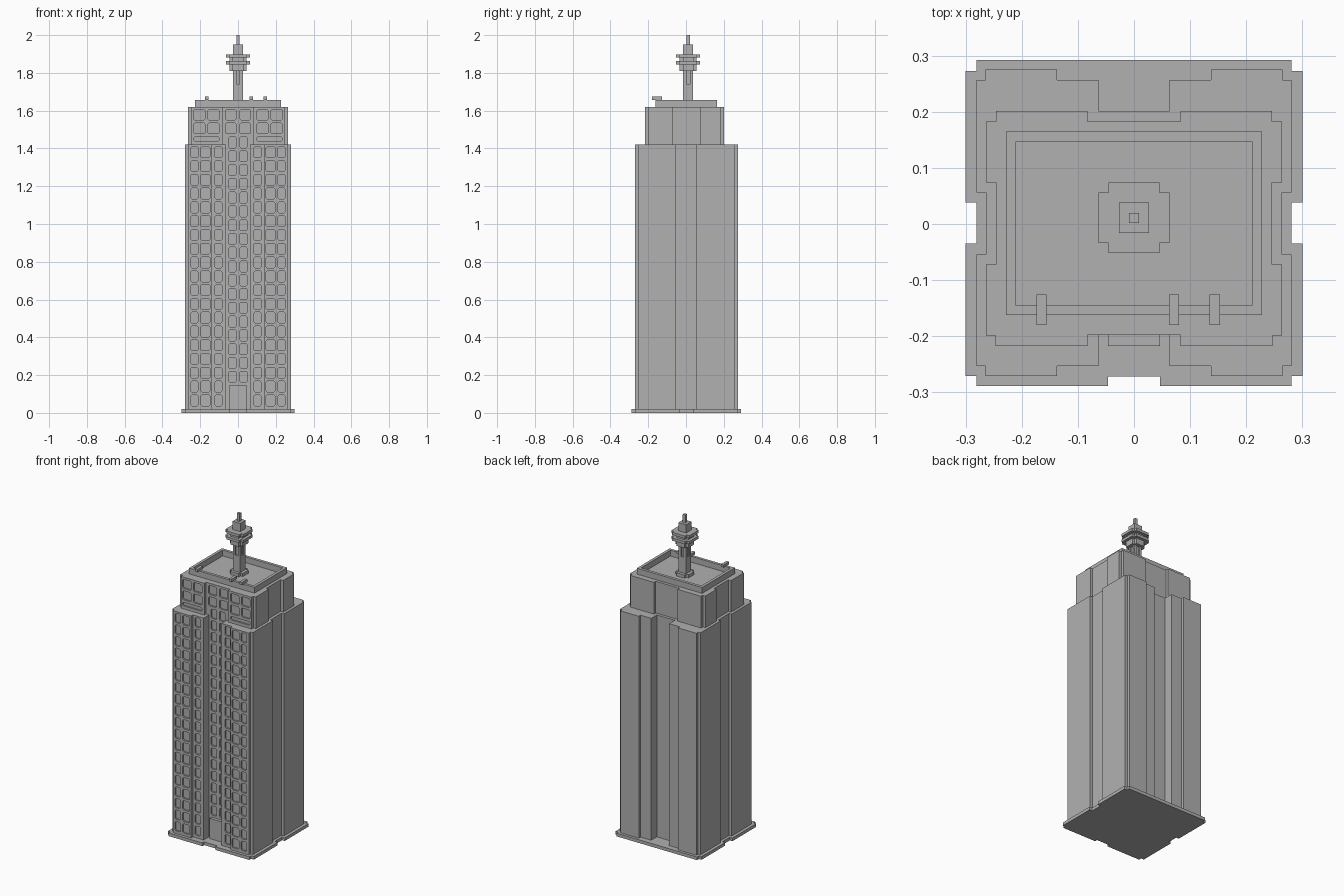
import bpy, bmesh

cube = bpy.data.objects.get("Cube")
if cube:
    bpy.data.objects.remove(cube)

concrete = bpy.data.materials.new("grey concrete")
concrete.use_nodes = True
grey = (0.44, 0.44, 0.44, 1)
concrete.diffuse_color = grey
concrete.node_tree.nodes["Principled BSDF"].inputs["Base Color"].default_value = grey


def extrude(bm, points, direction):
    """Extrude a closed loop of 3D points into a solid."""
    face = bm.faces.new([bm.verts.new(p) for p in points])
    moved = bmesh.ops.extrude_face_region(bm, geom=[face])["geom"]
    verts = [v for v in moved if isinstance(v, bmesh.types.BMVert)]
    bmesh.ops.translate(bm, verts=verts, vec=direction)


def finish(name, bm):
    bmesh.ops.recalc_face_normals(bm, faces=bm.faces[:])
    mesh = bpy.data.meshes.new(name)
    bm.to_mesh(mesh)
    bm.free()
    mesh.materials.append(concrete)
    obj = bpy.data.objects.new(name, mesh)
    bpy.context.collection.objects.link(obj)
    return obj


def prism(name, half, z0, z1):
    """Vertical solid from the +x half of a plan, mirrored in x."""
    plan = half + [(-x, y) for x, y in reversed(half)]
    bm = bmesh.new()
    extrude(bm, [(x, y, z0) for x, y in plan], (0, 0, z1 - z0))
    return finish(name, bm)


def box(name, x0, x1, y0, y1, z0, z1):
    bm = bmesh.new()
    extrude(bm, [(x0, y0, z0), (x1, y0, z0), (x1, y1, z0), (x0, y1, z0)], (0, 0, z1 - z0))
    return finish(name, bm)


def cut(obj, cutter):
    mod = obj.modifiers.new("cut", "BOOLEAN")
    mod.operation = "DIFFERENCE"
    mod.solver = "EXACT"
    mod.object = cutter
    graph = bpy.context.evaluated_depsgraph_get()
    mesh = bpy.data.meshes.new_from_object(obj.evaluated_get(graph))
    obj.modifiers.clear()
    obj.data = mesh


def window(bm, x0, x1, z, height, face_y, depth=0.01, c=0.006):
    """Recess cutter with clipped corners, mirrored to both sides."""
    b, t = z - height / 2, z + height / 2
    loop = [(x0 + c, b), (x1 - c, b), (x1, b + c), (x1, t - c),
            (x1 - c, t), (x0 + c, t), (x0, t - c), (x0, b + c)]
    for side in (-1, 1):
        extrude(bm, [(side * x, face_y - depth, zz) for x, zz in loop], (0, 2 * depth, 0))


# Ground plinth with clipped corners and side notches
prism("plinth", [(.046, -.272), (.046, -.289), (.281, -.289), (.281, -.271), (.3, -.271),
                 (.3, -.035), (.281, -.035), (.281, .038), (.3, .038), (.3, .273),
                 (.281, .273), (.281, .292)], 0, .02)

# Main tower with stepped walls
tower = prism("tower", [
    (.063, -.198), (.063, -.253), (.137, -.253), (.137, -.271), (.265, -.271), (.265, -.253),
    (.281, -.253), (.281, -.054), (.264, -.054), (.264, .056), (.281, .056), (.281, .257),
    (.265, .257), (.265, .275), (.137, .275), (.137, .257), (.063, .257), (.063, .201)], .02, 1.42)

# Set-back upper storeys
upper = prism("upper_storeys", [
    (.083, -.198), (.083, -.217), (.247, -.217), (.247, -.199), (.264, -.199), (.264, -.072),
    (.246, -.072), (.246, .074), (.264, .074), (.264, .183), (.246, .183), (.246, .201),
    (.083, .201), (.083, .183)], 1.42, 1.62)

# Recessed windows on the front
cuts = bmesh.new()
pitch = .073
for row in range(19):
    z = 1.38 - row * pitch
    window(cuts, .212, .249, z, .058, -.271)
    window(cuts, .149, .196, z, .058, -.271)
    window(cuts, .085, .122, z, .058, -.253)
for row in range(18):
    window(cuts, .01, .049, 1.432 - row * pitch, .058, -.198)
for z in (1.578, 1.506):
    window(cuts, .011, .066, z, .056, -.198)
    window(cuts, .1, .159, z, .056, -.217)
    window(cuts, .175, .234, z, .056, -.217)
window(cuts, .1, .234, 1.45, .022, -.217)
cutter = finish("window_cutter", cuts)
cutter.hide_render = True
cut(tower, cutter)
cut(upper, cutter)
bpy.data.objects.remove(cutter)

# Entrance block
box("entrance", -.046, .046, -.217, -.19, .02, .148)

# Roof parapet, hollow inside
parapet = box("parapet", -.228, .228, -.162, .165, 1.62, 1.657)
hollow = box("parapet_cutter", -.21, .21, -.145, .147, 1.6, 1.7)
hollow.hide_render = True
cut(parapet, hollow)
bpy.data.objects.remove(hollow)

# Brackets over the front parapet
for i, x in enumerate((-.165, .071, .144)):
    box(f"roof_bracket_{i + 1}", x - .009, x + .009, -.18, -.126, 1.657, 1.674)

# Mast: foot, shaft, grooved neck, ringed head and spike
mid = .011


def cross(name, r, clip, z0, z1):
    """Square block with stepped corners."""
    s = r - clip
    prism(name, [(s, mid - r), (s, mid - s), (r, mid - s),
                 (r, mid + s), (s, mid + s), (s, mid + r)], z0, z1)


def block(name, r, z0, z1):
    box(name, -r, r, mid - r, mid + r, z0, z1)


cross("mast_foot", .045, .017, 1.62, 1.64)
block("mast_shaft", .026, 1.64, 1.74)
block("mast_core", .018, 1.74, 1.81)
for i, (sx, sy) in enumerate([(-1, -1), (1, -1), (1, 1), (-1, 1)]):
    xs, ys = sorted((sx * .009, sx * .026)), sorted((mid + sy * .009, mid + sy * .026))
    box(f"mast_corner_post_{i + 1}", *xs, *ys, 1.74, 1.81)
cross("mast_head", .045, .017, 1.81, 1.89)
for name, z in (("lower_ring", 1.845), ("upper_ring", 1.881)):
    cross("mast_" + name, .063, .018, z, z + .017)
block("mast_cap", .027, 1.89, 1.95)
block("mast_spike", .009, 1.95, 2)
